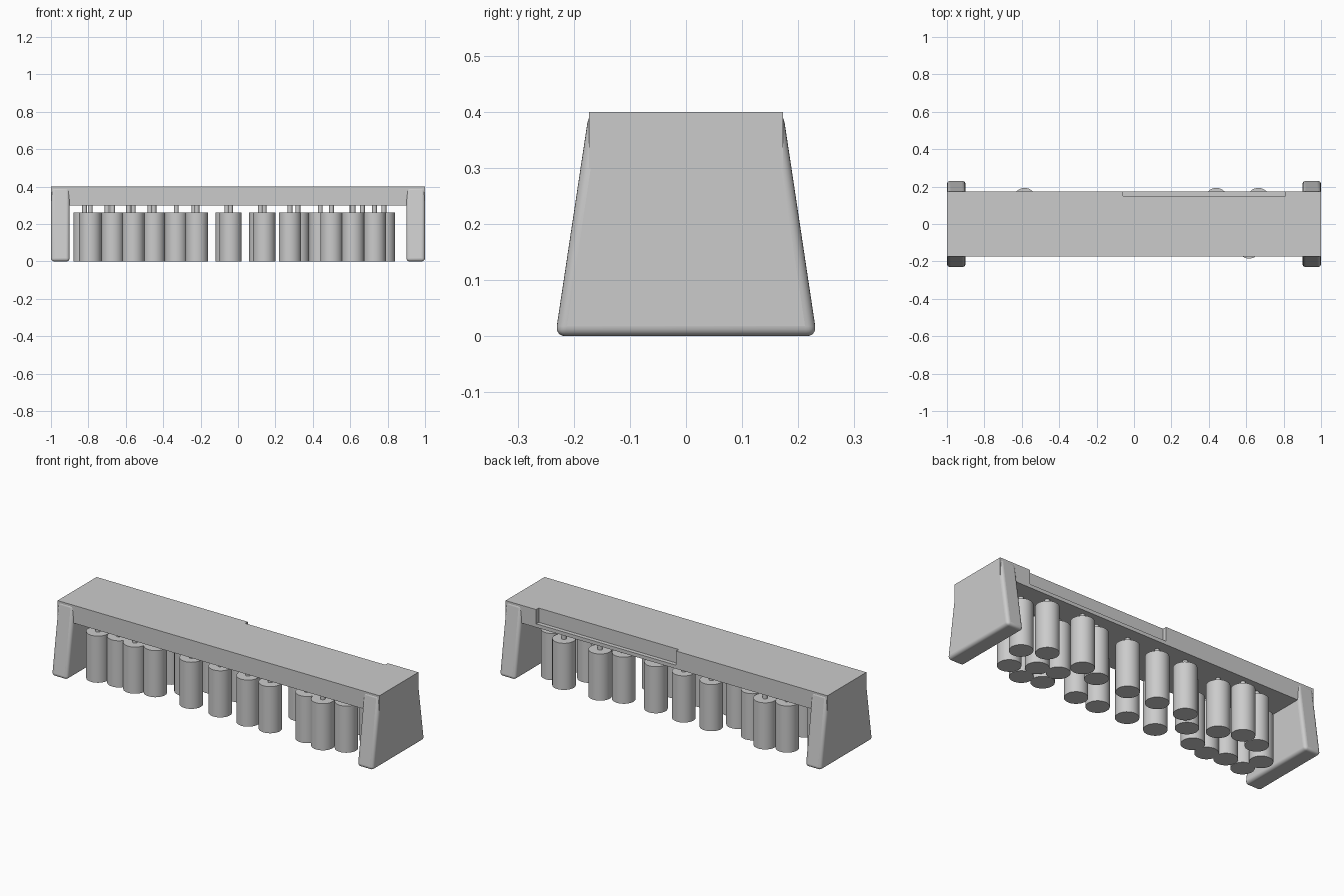
import bpy
import bmesh

cube = bpy.data.objects.get("Cube")
if cube:
    bpy.data.objects.remove(cube, do_unlink=True)

GREY = bpy.data.materials.new("plain_grey")
GREY.use_nodes = True
colour = (0.6, 0.6, 0.6, 1)
GREY.diffuse_color = colour
GREY.node_tree.nodes["Principled BSDF"].inputs["Base Color"].default_value = colour


def add_prism(name, outline, axis, start, end):
    """Extrude an outline of (a, b) points along axis 'x' or 'z'."""
    bm = bmesh.new()

    def place(a, b, t):
        return (t, a, b) if axis == "x" else (a, b, t)

    lower = [bm.verts.new(place(a, b, start)) for a, b in outline]
    upper = [bm.verts.new(place(a, b, end)) for a, b in outline]
    bm.faces.new(lower[::-1])
    bm.faces.new(upper)
    for i in range(len(outline)):
        j = (i + 1) % len(outline)
        bm.faces.new((lower[i], lower[j], upper[j], upper[i]))
    bmesh.ops.recalc_face_normals(bm, faces=bm.faces)
    mesh = bpy.data.meshes.new(name)
    bm.to_mesh(mesh)
    bm.free()
    mesh.materials.append(GREY)
    obj = bpy.data.objects.new(name, mesh)
    bpy.context.collection.objects.link(obj)
    return obj


def smooth(obj):
    bpy.ops.object.select_all(action="DESELECT")
    obj.select_set(True)
    bpy.context.view_layer.objects.active = obj
    bpy.ops.object.shade_smooth_by_angle()


def add_cylinder(name, x, y, radius, bottom, top, sides):
    bpy.ops.mesh.primitive_cylinder_add(
        vertices=sides, radius=radius, depth=top - bottom,
        location=(x, y, (top + bottom) / 2))
    obj = bpy.context.object
    obj.name = name
    obj.data.materials.append(GREY)
    smooth(obj)


# Top beam with a shallow ledge cut along the upper back edge
HALF = 0.173
LEDGE = 0.15
beam = add_prism("top_beam", [(-HALF, 0.3), (HALF, 0.3), (HALF, 0.4), (-HALF, 0.4)], "x", -1, 1)
cutter = add_prism("ledge_cutter", [(LEDGE, 0.32), (0.3, 0.32), (0.3, 0.5), (LEDGE, 0.5)],
                   "x", -0.06, 0.81)
cutter.hide_render = True
cutter.hide_viewport = True
cutter.display_type = "WIRE"
cut = beam.modifiers.new("ledge", "BOOLEAN")
cut.operation = "DIFFERENCE"
cut.object = cutter
cut.solver = "EXACT"

# Tapered end plates with rounded edges, tops hidden inside the beam
for name, inner, outer in (("left_end_plate", 0.9, 1), ("right_end_plate", -1, -0.9)):
    plate = add_prism(name, [(-0.233, 0), (0.233, 0), (HALF, 0.399), (-HALF, 0.399)],
                      "x", inner, outer)
    bevel = plate.modifiers.new("rounding", "BEVEL")
    bevel.width = 0.018
    bevel.segments = 5
    smooth(plate)

# Hanging cylinders, each on a thin stem
spots = [
    (-0.82, -0.01), (-0.79, -0.115), (-0.67, -0.10), (-0.70, 0.10), (-0.585, 0.133),
    (-0.56, -0.115), (-0.45, -0.09), (-0.47, 0.08), (-0.33, 0.01), (-0.22, -0.10),
    (-0.235, 0.11), (-0.04, -0.10), (-0.06, 0.105), (0.14, -0.11), (0.12, 0.095),
    (0.278, -0.11), (0.32, 0.095), (0.44, 0.133), (0.50, -0.10), (0.50, 0.02),
    (0.61, -0.01), (0.615, -0.125), (0.665, 0.133), (0.73, -0.08), (0.78, 0.07),
]
for i, (x, y) in enumerate(spots, 1):
    add_cylinder(f"hanging_cylinder_{i}", x, y, 0.06, 0, 0.262, 32)
    add_cylinder(f"stem_{i}", x, y, 0.013, 0.26, 0.302, 16)
